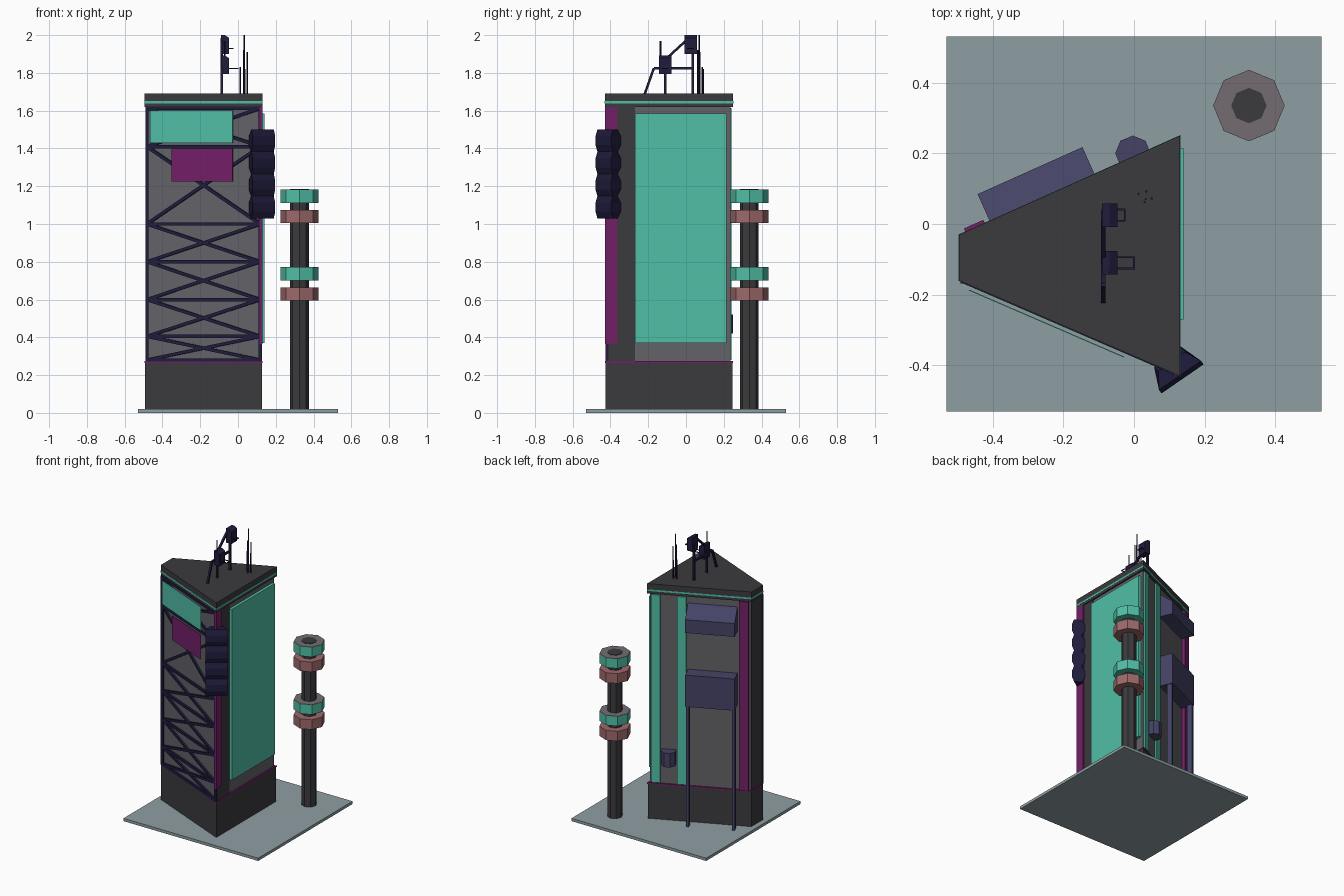
import bpy, bmesh, math
from mathutils import Vector

if "Cube" in bpy.data.objects:
    bpy.data.objects.remove(bpy.data.objects["Cube"])

def material(name, rgb):
    """Material from on-screen colour, converted to linear."""
    m = bpy.data.materials.new(name)
    m.diffuse_color = (*[(((c / 230) + 0.055) / 1.055) ** 2.4 for c in rgb], 1)
    m.use_nodes = True
    m.node_tree.nodes["Principled BSDF"].inputs["Base Color"].default_value = m.diffuse_color
    return m

DARK = material("charcoal", (53, 53, 56))
WALL = material("wall_grey", (89, 89, 94))
SLATE = material("slate", (129, 143, 146))
TEAL = material("teal", (73, 172, 150))
MAGENTA = material("magenta", (104, 28, 94))
CORAL = material("coral", (142, 95, 96))
NAVY = material("navy", (28, 25, 54))
INDIGO = material("indigo", (62, 60, 92))
CAP = material("ring_cap_grey", (104, 98, 102))

def loft(name, rings, mat):
    """Closed solid through a stack of equal-length point rings."""
    bm = bmesh.new()
    vs = [[bm.verts.new(p) for p in r] for r in rings]
    n = len(vs[0])
    for a, b in zip(vs, vs[1:]):
        for i in range(n):
            bm.faces.new((a[i], a[(i + 1) % n], b[(i + 1) % n], b[i]))
    bm.faces.new(vs[0][::-1])
    bm.faces.new(vs[-1])
    bmesh.ops.recalc_face_normals(bm, faces=bm.faces)
    me = bpy.data.meshes.new(name)
    bm.to_mesh(me)
    bm.free()
    me.materials.append(mat)
    ob = bpy.data.objects.new(name, me)
    bpy.context.collection.objects.link(ob)
    return ob

def prism(name, pts, z0, z1, mat):
    return loft(name, [[(x, y, z) for x, y in pts] for z in (z0, z1)], mat)

def box(name, x0, x1, y0, y1, z0, z1, mat):
    return prism(name, [(x0, y0), (x1, y0), (x1, y1), (x0, y1)], z0, z1, mat)

def column(name, x, y, r, z0, z1, mat, n=8):
    a = [2 * math.pi * i / n for i in range(n)]
    return prism(name, [(x + r * math.cos(t), y + r * math.sin(t)) for t in a], z0, z1, mat)

def beam(name, p, q, w, mat):
    """Square bar between two points."""
    p, q = Vector(p), Vector(q)
    d = (q - p).normalized()
    s = d.cross(Vector((0, 0, 1)) if abs(d.z) < 0.95 else Vector((1, 0, 0))).normalized() * w / 2
    t = d.cross(s)
    return loft(name, [[c + s + t, c - s + t, c - s - t, c + s - t] for c in (p, q)], mat)

# Tower footprint, counter-clockwise: front, right, back and left walls
FOOT = [Vector(p) for p in ((-0.495, -0.16), (0.13, -0.43), (0.13, 0.25), (-0.495, -0.03))]
FRONT, RIGHT, BACK, LEFT = range(4)

def frame(side):
    a, b = FOOT[side], FOOT[(side + 1) % 4]
    d = (b - a).normalized()
    return a, d, Vector((d.y, -d.x))

def on(side, u, v, z):
    """Point at distance u along a wall, v outwards, height z."""
    a, d, n = frame(side)
    p = a + d * u + n * v
    return Vector((p.x, p.y, z))

def outline(off):
    pts = []
    for i, p in enumerate(FOOT):
        n1, n2 = frame(i - 1 if i else 3)[2], frame(i)[2]
        pts.append(tuple(p + (n1 + n2) * off / (1 + n1.dot(n2))))
    return pts

def slab(name, side, u0, u1, z0, z1, v1, mat, v0=-0.015):
    return loft(name, [[on(side, u, v, z) for u, v in ((u0, v0), (u1, v0), (u1, v1), (u0, v1))]
                       for z in (z0, z1)], mat)

# Ground plate and tower body
box("ground_plate", -0.53, 0.53, -0.53, 0.53, 0, 0.02, SLATE)
prism("tower_base", outline(-0.002), 0.02, 0.27, DARK)
prism("base_trim", outline(0.0), 0.265, 0.275, MAGENTA)
prism("tower_body", outline(-0.01), 0.27, 1.62, WALL)
prism("roof_lower", outline(0), 1.62, 1.638, DARK)
prism("roof_light_strip", outline(0.001), 1.638, 1.65, TEAL)
prism("roof_top", outline(0), 1.65, 1.69, DARK)

# Right wall
slab("right_pier", RIGHT, 0.008, 0.16, 0.275, 1.62, -0.006, DARK)
slab("right_corner_strip", RIGHT, 0.0, 0.066, 0.365, 1.62, 0.0, MAGENTA)
slab("right_big_panel", RIGHT, 0.16, 0.645, 0.37, 1.585, 0.01, TEAL)
slab("left_wall_panel", LEFT, 0.005, 0.125, 0.275, 1.62, -0.006, DARK)

# Lattice on the front wall
L = (FOOT[1] - FOOT[0]).length
levels = [0.28, 0.405, 0.60, 0.80, 1.0, 1.41, 1.612]
ua, ub, lv = 0.012, L - 0.016, -0.006
for i, u in enumerate((ua, ub)):
    beam(f"lattice_post_{i}", on(FRONT, u, lv, 0.275), on(FRONT, u, lv, 1.62), 0.018, NAVY)
for i, z in enumerate(levels):
    beam(f"lattice_rail_{i}", on(FRONT, ua, lv, z), on(FRONT, ub, lv, z), 0.018, NAVY)
for i, (z0, z1) in enumerate(zip(levels, levels[1:])):
    beam(f"lattice_brace_a_{i}", on(FRONT, ua, lv, z0), on(FRONT, ub, lv, z1), 0.017, NAVY)
    beam(f"lattice_brace_b_{i}", on(FRONT, ua, lv, z1), on(FRONT, ub, lv, z0), 0.017, NAVY)
slab("front_sign_upper", FRONT, 0.037, 0.515, 1.43, 1.60, 0.015, TEAL, 0.012)
slab("front_sign_lower", FRONT, 0.163, 0.515, 1.225, 1.40, 0.015, MAGENTA, 0.012)

# Ribbed unit hung on the front right corner
rings = []
for i in range(4):
    for t, k in ((0.0, 0.25), (0.3, 0), (0.7, 0), (1.0, 0.25)):
        if i and t == 0:
            continue
        z = 1.03 + 0.1175 * (i + t)
        gx, gy = -0.03 * k, 0.04 * k
        rings.append([(0.078 + gx, -0.479 + gy, z), (0.197 + gx, -0.397 + gy, z),
                      (0.13 + 0.06 * k, -0.345 - 0.07 * k, z), (0.11, -0.38, z),
                      (0.057 + 0.05 * k, -0.405 - 0.05 * k, z)])
loft("corner_ribbed_unit", rings, NAVY)

# Back wall strips
for i, u in enumerate((0.025, 0.195)):
    slab(f"back_light_strip_{i}", BACK, u, u + 0.06, 0.28, 1.615, 0.001, TEAL)
slab("back_corner_strip", BACK, 0.605, 0.665, 0.275, 1.62, 0.010, MAGENTA)

# Back hood with sloped top, lower cabinet and its fin legs
hood = [(-0.015, 1.40), (0.083, 1.40), (0.083, 1.495), (-0.015, 1.575)]
loft("back_hood", [[on(BACK, u, v, z) for v, z in hood] for u in (0.265, 0.59)], INDIGO)
slab("back_cabinet", BACK, 0.265, 0.59, 0.875, 1.10, 0.083, INDIGO)
for i, u in enumerate((0.27, 0.572)):
    slab(f"cabinet_leg_{i}", BACK, u, u + 0.018, 0.02, 0.88, 0.078, INDIGO, 0.04)
column("back_vent", -0.003, 0.2, 0.05, 0.42, 0.52, INDIGO)

# Free-standing pillar with rings
px, py = 0.325, 0.335
column("pillar", px, py, 0.05, 0.02, 1.185, DARK)
for i, z in enumerate((0.595, 1.005)):
    column(f"pillar_ring_lower_{i}", px, py, 0.101, z, z + 0.07, CORAL)
    column(f"pillar_ring_upper_{i}", px, py, 0.101, z + 0.107, z + 0.175, TEAL)
    column(f"pillar_ring_cap_{i}", px, py, 0.101, z + 0.175, z + 0.177, CAP)

# Rooftop mast frame
mx = -0.087
for i, (y0, z0, y1, z1) in enumerate((
        (-0.11, 1.69, -0.11, 1.85), (0.035, 1.69, 0.035, 1.95), (-0.218, 1.69, -0.17, 1.825),
        (-0.17, 1.825, 0.035, 1.825), (-0.11, 1.87, 0.01, 1.98))):
    beam(f"mast_bar_{i}", (mx, y0, z0), (mx, y1, z1), 0.013, NAVY)
# Dish boxes with chamfered fronts and thin wire loops
for i, (yc, z, reach) in enumerate(((0.025, 1.90, -0.026), (-0.11, 1.793, 0.0))):
    prof = [(-0.09, z), (-0.047, z), (-0.047, z + 0.085), (-0.07, z + 0.1), (-0.09, z + 0.1)]
    loft(f"antenna_box_{i}", [[(x, y, zz) for x, zz in prof] for y in (yc - 0.033, yc + 0.033)], NAVY)
    zl = z + 0.03
    for s in (-1, 1):
        beam(f"antenna_loop_arm_{i}_{s}", (-0.05, yc + s * 0.016, zl), (reach, yc + s * 0.016, zl), 0.005, NAVY)
    beam(f"antenna_loop_end_{i}", (reach, yc - 0.018, zl), (reach, yc + 0.018, zl), 0.005, NAVY)
# Whip antennas
for i, (x, y, z0, z1) in enumerate(((0.013, 0.085, 1.69, 1.83), (0.033, 0.07, 1.69, 2.0),
        (0.05, 0.072, 1.69, 1.91), (0.03, 0.062, 1.69, 1.92), (0.035, 0.092, 1.69, 1.82),
        (-0.07, -0.135, 1.85, 1.97))):
    column(f"whip_antenna_{i}", x, y, 0.004, z0, z1, NAVY, 4)
